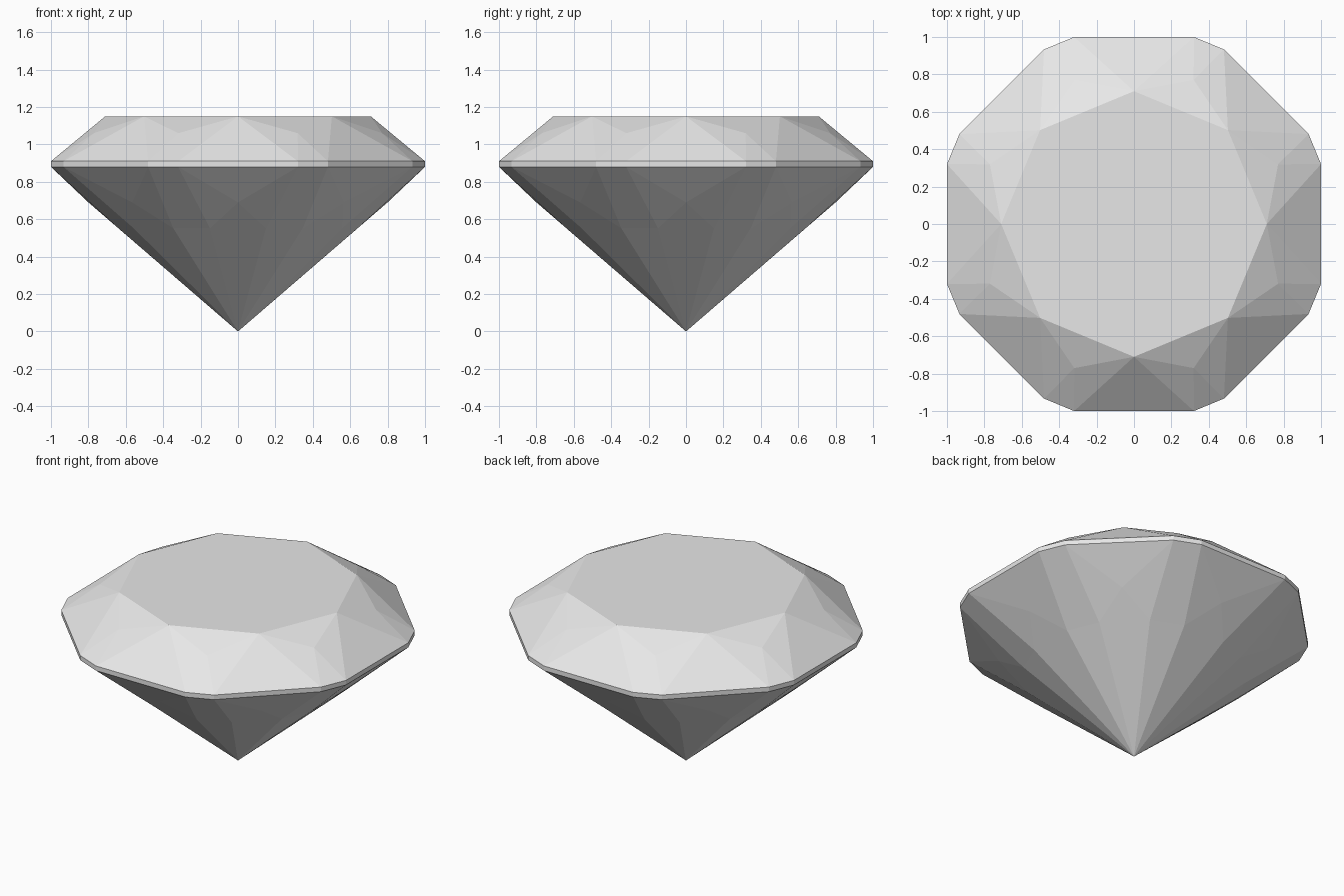
import bpy, bmesh
from math import sin, cos, radians
from mathutils import Vector

cube = bpy.data.objects.get("Cube")
if cube:
    bpy.data.objects.remove(cube, do_unlink=True)

SIDES = 8
STEP = 360 / SIDES
HALF = STEP / 2
GIRDLE_LOW, GIRDLE_HIGH, TABLE_Z = 0.88, 0.91, 1.15

grey = bpy.data.materials.new("pale_grey")
grey.use_nodes = True
colour = (0.8, 0.8, 0.8, 1)
grey.diffuse_color = colour
grey.node_tree.nodes["Principled BSDF"].inputs["Base Color"].default_value = colour


def point(angle, radius, z):
    a = radians(angle)
    return Vector((radius * cos(a), radius * sin(a), z))


bm = bmesh.new()


def ring(radius, z, offset=0):
    """One vertex per side, turned by an offset angle."""
    return [bm.verts.new(point(i * STEP + offset, radius, z)) for i in range(SIDES)]


def paired_ring(radius, z, spread):
    """Two rings, a little before and after each corner direction."""
    return ring(radius, z, HALF - spread), ring(radius, z, HALF + spread)


# Levels of the gem, from the top down
table = ring(0.71, TABLE_Z)
crown = ring(0.834, 1.06, HALF)
high_a, high_b = paired_ring(1.05, GIRDLE_HIGH, 4.75)
low_a, low_b = paired_ring(1.05, GIRDLE_LOW, 4.75)
main = ring(0.8, 0.69)
belly_a, belly_b = paired_ring(0.657, 0.552, 9.3)
tip = bm.verts.new((0, 0, 0))

bm.faces.new(table)
for i in range(SIDES):
    j = (i + 1) % SIDES
    p = i - 1
    facets = [
        # crown
        (table[i], crown[i], table[j]),
        (table[i], high_a[i], crown[i]),
        (crown[i], high_a[i], high_b[i]),
        (crown[i], high_b[i], table[j]),
        (table[i], high_b[p], high_a[i]),
        # girdle
        (high_a[i], low_a[i], low_b[i], high_b[i]),
        (high_b[p], low_b[p], low_a[i], high_a[i]),
        # pavilion
        (low_b[p], main[i], low_a[i]),
        (low_a[i], main[i], belly_a[i]),
        (low_b[p], belly_b[p], main[i]),
        (main[i], belly_b[p], tip, belly_a[i]),
        (low_a[i], belly_a[i], belly_b[i], low_b[i]),
        (belly_a[i], tip, belly_b[i]),
    ]
    for facet in facets:
        bm.faces.new(facet)

bmesh.ops.recalc_face_normals(bm, faces=bm.faces)
mesh = bpy.data.meshes.new("cut_gem")
bm.to_mesh(mesh)
bm.free()
mesh.materials.append(grey)
gem = bpy.data.objects.new("cut_gem", mesh)
bpy.context.collection.objects.link(gem)
